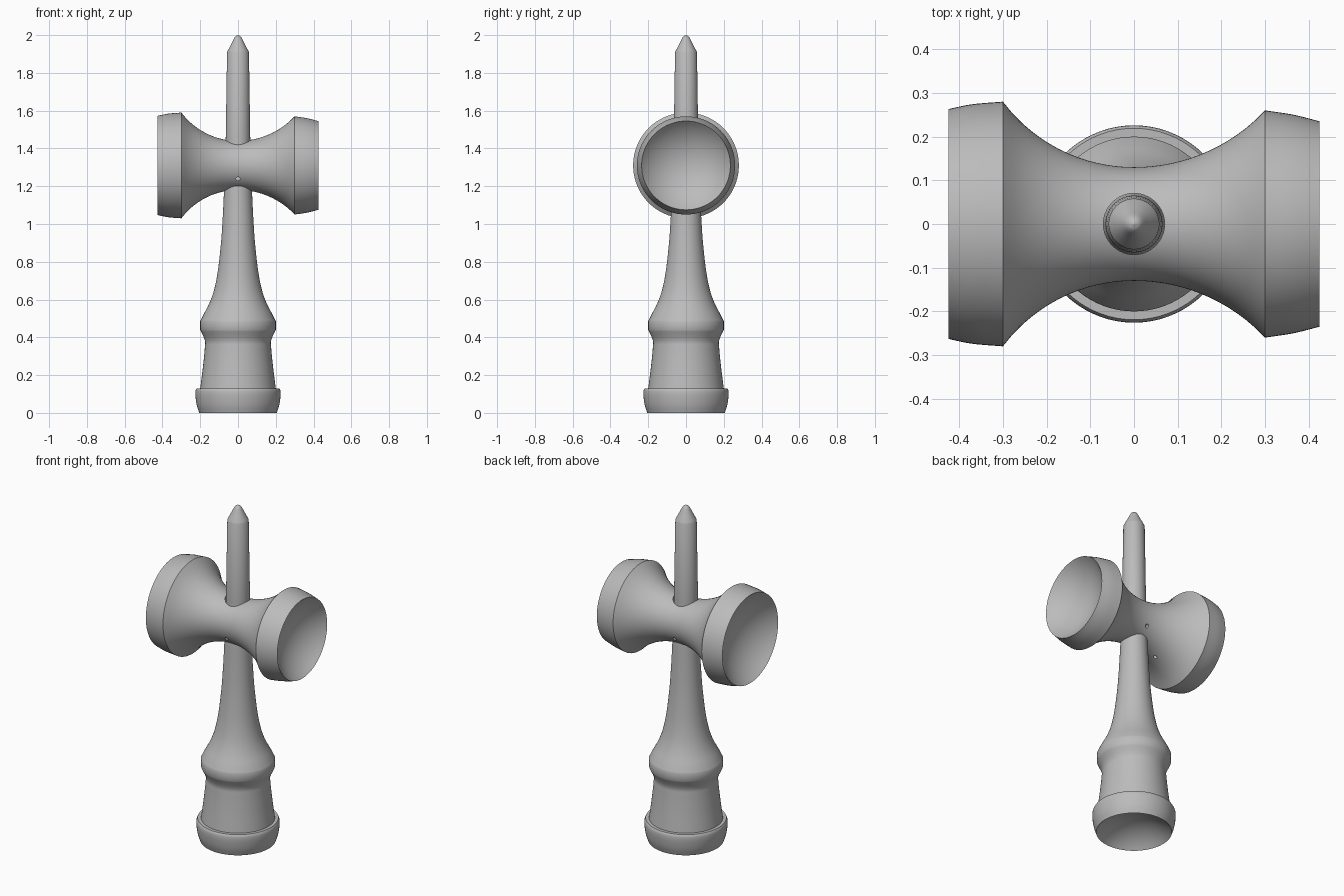
import bpy, bmesh, math
from mathutils import Matrix, Vector

cube = bpy.data.objects.get("Cube")
if cube:
    bpy.data.objects.remove(cube)

SIDES = 72
CROSS_Z = 1.31

grey = bpy.data.materials.new("plain grey")
grey.use_nodes = True
GREY = (0.5, 0.5, 0.5, 1)
grey.diffuse_color = GREY
grey.node_tree.nodes["Principled BSDF"].inputs["Base Color"].default_value = GREY


def curve(points, steps=6):
    """Smooth run through (radius, height) points."""
    pts = [Vector(p) for p in points]
    pts = [2 * pts[0] - pts[1]] + pts + [2 * pts[-1] - pts[-2]]
    out = []
    for a, b, c, d in zip(pts, pts[1:], pts[2:], pts[3:]):
        for i in range(steps):
            t = i / steps
            out.append(0.5 * (2 * b + (c - a) * t + (2 * a - 5 * b + 4 * c - d) * t * t
                              + (3 * b - a - 3 * c + d) * t ** 3))
    return [tuple(p) for p in out] + [tuple(points[-1])]


def dish(radius, height, depth, steps=12):
    """Spherical hollow from its centre out to the rim; depth is signed."""
    ball = (radius ** 2 + depth ** 2) / (2 * abs(depth))
    sweep = math.asin(radius / ball)
    out = []
    for i in range(steps + 1):
        a = sweep * i / steps
        drop = ball * (1 - math.cos(a))
        out.append((ball * math.sin(a), height + depth - math.copysign(drop, depth)))
    return out


def lathe(name, profile):
    """Spin a (radius, height) profile around z."""
    bm = bmesh.new()
    verts = [bm.verts.new((r, 0, z)) for r, z in profile]
    edges = [bm.edges.new(pair) for pair in zip(verts, verts[1:])]
    bmesh.ops.spin(bm, geom=verts + edges, cent=(0, 0, 0), axis=(0, 0, 1),
                   angle=2 * math.pi, steps=SIDES)
    bmesh.ops.remove_doubles(bm, verts=bm.verts, dist=0.0002)
    bmesh.ops.recalc_face_normals(bm, faces=bm.faces)
    mesh = bpy.data.meshes.new(name)
    bm.to_mesh(mesh)
    bm.free()
    mesh.materials.append(grey)
    obj = bpy.data.objects.new(name, mesh)
    bpy.context.collection.objects.link(obj)
    return obj


def drill(target, name, radius, length, centre, turn=0):
    """Bore a round hole, along z or tipped about x."""
    bpy.ops.mesh.primitive_cylinder_add(vertices=48, radius=radius, depth=length,
                                        location=centre, rotation=(turn, 0, 0))
    cutter = bpy.context.object
    cutter.name = name
    cutter.data.materials.append(grey)
    cutter.hide_render = True
    cutter.display_type = 'WIRE'
    mod = target.modifiers.new(name, 'BOOLEAN')
    mod.operation = 'DIFFERENCE'
    mod.solver = 'EXACT'
    mod.object = cutter
    return cutter


def apply_modifiers(obj, cutters):
    bpy.context.view_layer.update()
    graph = bpy.context.evaluated_depsgraph_get()
    mesh = bpy.data.meshes.new_from_object(obj.evaluated_get(graph))
    obj.modifiers.clear()
    obj.data = mesh
    for c in cutters:
        bpy.data.objects.remove(c)


def smooth(obj):
    bpy.ops.object.select_all(action='DESELECT')
    obj.select_set(True)
    bpy.context.view_layer.objects.active = obj
    bpy.ops.object.shade_smooth_by_angle(angle=math.radians(28))


# Handle: hollow foot cup, waisted grip, flared neck and spike
foot_cup = dish(0.205, 0, 0.09) + curve([(0.205, 0), (0.218, 0.04), (0.225, 0.085),
                                         (0.225, 0.115), (0.219, 0.13)])[1:]
grip = curve([(0.2, 0.13), (0.186, 0.24), (0.176, 0.34), (0.176, 0.385), (0.2, 0.44)])
neck = curve([(0.2, 0.485), (0.183, 0.52), (0.152, 0.58), (0.127, 0.65), (0.107, 0.75),
              (0.09, 0.9), (0.08, 1.05), (0.073, 1.2)])
spike = [(0.07, 1.23), (0.066, 1.25), (0.065, 1.45), (0.058, 1.91)]
tip = curve([(0.058, 1.91), (0.035, 1.955), (0.017, 1.989), (0, 2.0)])[1:]
handle = lathe("handle", foot_cup + grip + neck + spike + tip)
smooth(handle)


# Crosspiece: large cup at -x, small cup at +x, joined by a round waist
def waist(side, rim, steps=14):
    """Circular arc from the middle out to a cup."""
    sag = rim - 0.13
    ball = (0.3 ** 2 + sag ** 2) / (2 * sag)
    xs = [0.3 * i / steps for i in range(steps + 1)]
    return [(0.13 + ball - math.sqrt(ball ** 2 - x * x), side * x) for x in xs]


large_cup = dish(0.263, -0.425, 0.12) + curve([(0.263, -0.425), (0.274, -0.37), (0.28, -0.3)])[1:-1]
small_cup = curve([(0.26, 0.3), (0.25, 0.365), (0.235, 0.425)])[1:] + dish(0.235, 0.425, -0.11)[-2::-1]
profile = large_cup + waist(-1, 0.28)[::-1] + waist(1, 0.26)[1:] + small_cup
crosspiece = lathe("crosspiece", profile)
crosspiece.data.transform(Matrix.Translation((0, 0, CROSS_Z)) @ Matrix.Rotation(math.pi / 2, 4, 'Y'))

# Bores for the spike and the string
cutters = [
    drill(crosspiece, "spike_bore", 0.07, 0.8, (0, 0, CROSS_Z)),
    drill(crosspiece, "string_bore", 0.01, 0.6, (0, 0, 1.24), math.pi / 2),
    drill(crosspiece, "knot_bore", 0.01, 0.1, (-0.15, 0, 1.16)),
]
apply_modifiers(crosspiece, cutters)
smooth(crosspiece)
